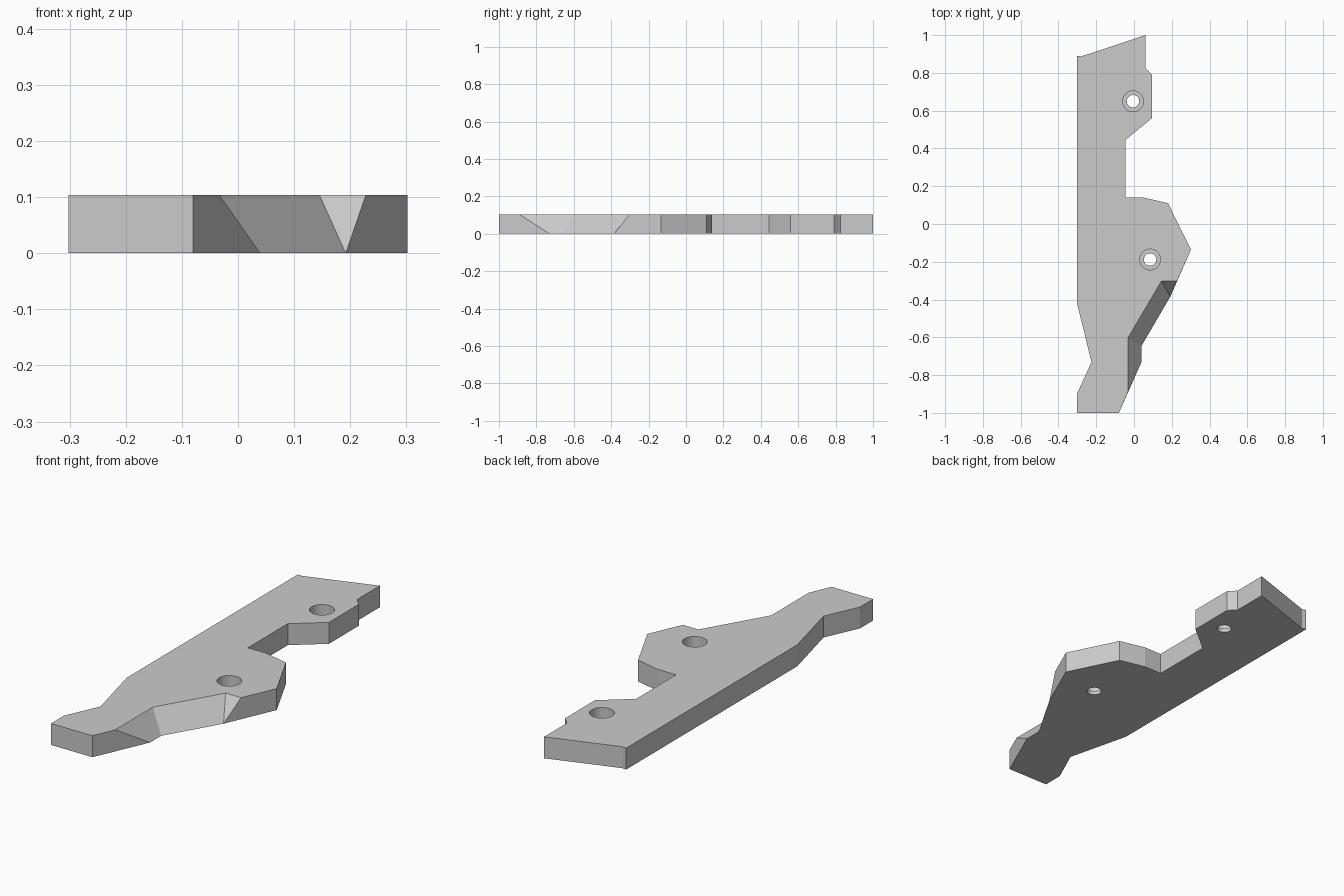
import bpy
import bmesh
import math

cube = bpy.data.objects.get("Cube")
if cube:
    bpy.data.objects.remove(cube, do_unlink=True)

THICK = 0.104


def material(name, rgb):
    mat = bpy.data.materials.new(name)
    mat.use_nodes = True
    mat.diffuse_color = (*rgb, 1)
    mat.node_tree.nodes["Principled BSDF"].inputs["Base Color"].default_value = (*rgb, 1)
    return mat


def add_object(name, bm):
    bmesh.ops.recalc_face_normals(bm, faces=bm.faces)
    mesh = bpy.data.meshes.new(name)
    bm.to_mesh(mesh)
    bm.free()
    obj = bpy.data.objects.new(name, mesh)
    bpy.context.collection.objects.link(obj)
    return obj


def loft(name, rings):
    """Closed solid through rings that have equal point counts."""
    bm = bmesh.new()
    rows = [[bm.verts.new(p) for p in ring] for ring in rings]
    bm.faces.new(rows[0])
    bm.faces.new(rows[-1])
    n = len(rows[0])
    for low, high in zip(rows, rows[1:]):
        for i in range(n):
            j = (i + 1) % n
            bm.faces.new((low[i], low[j], high[j], high[i]))
    bmesh.ops.remove_doubles(bm, verts=bm.verts, dist=0.0005)
    return add_object(name, bm)


def circle(x, y, z, radius, sides=32):
    return [(x + radius * math.cos(math.tau * i / sides),
             y + radius * math.sin(math.tau * i / sides), z) for i in range(sides)]


# Outline: straight edges, with the sloped stretch given as base and top points
tip = [(-0.302, -1), (-0.08, -1)]
slope_base = [(0.04, -0.73), (0.04, -0.645), (0.192, -0.385), (0.192, -0.385)]
slope_top = [(-0.033, -0.892), (-0.033, -0.605), (0.145, -0.302), (0.228, -0.302)]
rest = [(0.302, -0.135), (0.18, 0.11), (0.05, 0.14), (-0.045, 0.14),
        (-0.045, 0.445), (0.095, 0.56), (0.095, 0.79), (0.06, 0.825),
        (0.06, 1), (-0.28, 0.887), (-0.302, 0.891), (-0.302, -0.42),
        (-0.225, -0.73), (-0.302, -0.9)]

plate = loft("bracket_plate", [
    [(x, y, 0) for x, y in tip + slope_base + rest],
    [(x, y, THICK) for x, y in tip + slope_top + rest]])
plate.data.materials.append(material("grey", (0.6, 0.6, 0.6)))

# Counterbored screw holes
SEAT, BORE, HEAD = 0.02, 0.033, 0.055
for x, y in [(-0.005, 0.65), (0.085, -0.188)]:
    cutter = loft("hole_cutter", [
        circle(x, y, -0.05, BORE), circle(x, y, SEAT, BORE),
        circle(x, y, SEAT, HEAD), circle(x, y, THICK + 0.05, HEAD)])
    cutter.hide_render = True
    mod = plate.modifiers.new("screw_hole", 'BOOLEAN')
    mod.object = cutter
    mod.operation = 'DIFFERENCE'
    mod.solver = 'EXACT'
    bpy.context.view_layer.objects.active = plate
    bpy.ops.object.modifier_apply(modifier=mod.name)
    bpy.data.objects.remove(cutter, do_unlink=True)

# Smooth bore walls, crisp plate edges
plate.select_set(True)
bpy.ops.object.shade_smooth_by_angle(angle=math.radians(12))
